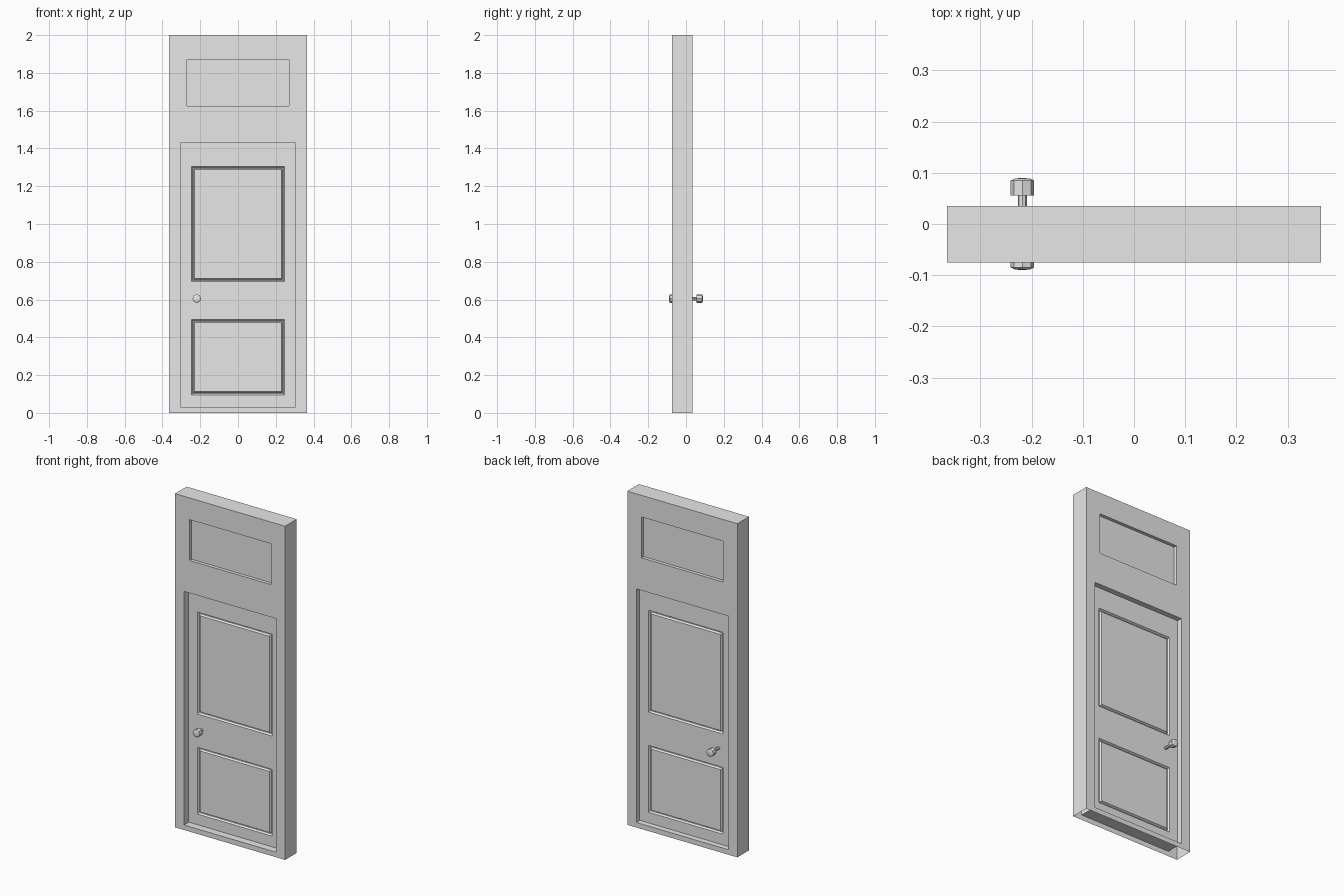
import bpy, bmesh, math
from mathutils import Vector

cube = bpy.data.objects.get("Cube")
if cube:
    bpy.data.objects.remove(cube)

GREY = (0.8, 0.8, 0.8, 1)
paint = bpy.data.materials.new("plain_grey")
paint.use_nodes = True
paint.diffuse_color = GREY
paint.node_tree.nodes["Principled BSDF"].inputs["Base Color"].default_value = GREY


def add_object(name, bm):
    mesh = bpy.data.meshes.new(name)
    bm.to_mesh(mesh)
    bm.free()
    mesh.materials.append(paint)
    obj = bpy.data.objects.new(name, mesh)
    bpy.context.collection.objects.link(obj)
    return obj


def slab(name, xs, zs, y0, y1, holes=(), panels=(), open_bottom=False):
    """Upright slab cut into a grid; cells are (column, row)."""
    bm = bmesh.new()
    cols, rows = len(xs) - 1, len(zs) - 1
    solid = {(c, r) for c in range(cols) for r in range(rows)} - set(holes)
    panel_faces = []

    def quad(*corners):
        return bm.faces.new([bm.verts.new(p) for p in corners])

    for c, r in sorted(solid):
        xa, xb, za, zb = xs[c], xs[c + 1], zs[r], zs[r + 1]
        front = quad((xa, y0, za), (xb, y0, za), (xb, y0, zb), (xa, y0, zb))
        back = quad((xb, y1, za), (xa, y1, za), (xa, y1, zb), (xb, y1, zb))
        if (c, r) in panels:
            panel_faces += [front, back]
        # Edge walls wherever the neighbouring cell is empty
        for dc, dr, p, q in ((-1, 0, (xa, zb), (xa, za)), (1, 0, (xb, za), (xb, zb)),
                             (0, -1, (xa, za), (xb, za)), (0, 1, (xb, zb), (xa, zb))):
            if (c + dc, r + dr) in solid or (open_bottom and r + dr < 0):
                continue
            quad((p[0], y0, p[1]), (p[0], y1, p[1]), (q[0], y1, q[1]), (q[0], y0, q[1]))
    bmesh.ops.remove_doubles(bm, verts=bm.verts, dist=0.0001)
    bmesh.ops.recalc_face_normals(bm, faces=bm.faces)
    # Grooved moulding: slope in, flat floor, slope back out to the panel
    if panel_faces:
        for width, depth in ((0.009, -0.011), (0.006, 0), (0.009, 0.011)):
            bmesh.ops.inset_individual(bm, faces=panel_faces, thickness=width, depth=depth)
    return add_object(name, bm)


def knob(name, side, base):
    """Eight-sided stem and domed knob turned about the y axis."""
    profile = ((0.009, base), (0.009, 0.056), (0.023, 0.056),
               (0.023, 0.085), (0.014, 0.089), (0, 0.09))
    bm = bmesh.new()
    verts = [bm.verts.new((r, side * y, 0)) for r, y in profile]
    edges = [bm.edges.new(pair) for pair in zip(verts, verts[1:])]
    bmesh.ops.spin(bm, geom=verts + edges, cent=(0, 0, 0), axis=(0, 1, 0),
                   angle=math.tau, steps=8, use_merge=False)
    bmesh.ops.remove_doubles(bm, verts=bm.verts, dist=0.0001)
    bmesh.ops.recalc_face_normals(bm, faces=bm.faces)
    bmesh.ops.translate(bm, verts=bm.verts, vec=Vector((-0.218, 0, 0.605)))
    return add_object(name, bm)


# Hollow surround with a door opening and a window opening above
slab("door_frame", (-0.365, -0.305, -0.27, 0.27, 0.305, 0.365),
     (0, 0.03, 1.43, 1.625, 1.87, 2), -0.075, 0.035,
     holes=[(1, 1), (2, 1), (3, 1), (2, 3)], open_bottom=True)

# Window panel above the door
slab("transom_panel", (-0.27, 0.27), (1.625, 1.87), -0.055, 0.015)

# Door leaf with two grooved panels on each face
slab("door_leaf", (-0.305, -0.247, 0.247, 0.305),
     (0.031, 0.095, 0.495, 0.695, 1.305, 1.43), -0.032, 0.003,
     panels=[(1, 1), (1, 3)])

# Knobs on both sides
knob("front_knob", -1, 0.03)
knob("back_knob", 1, 0.001)
